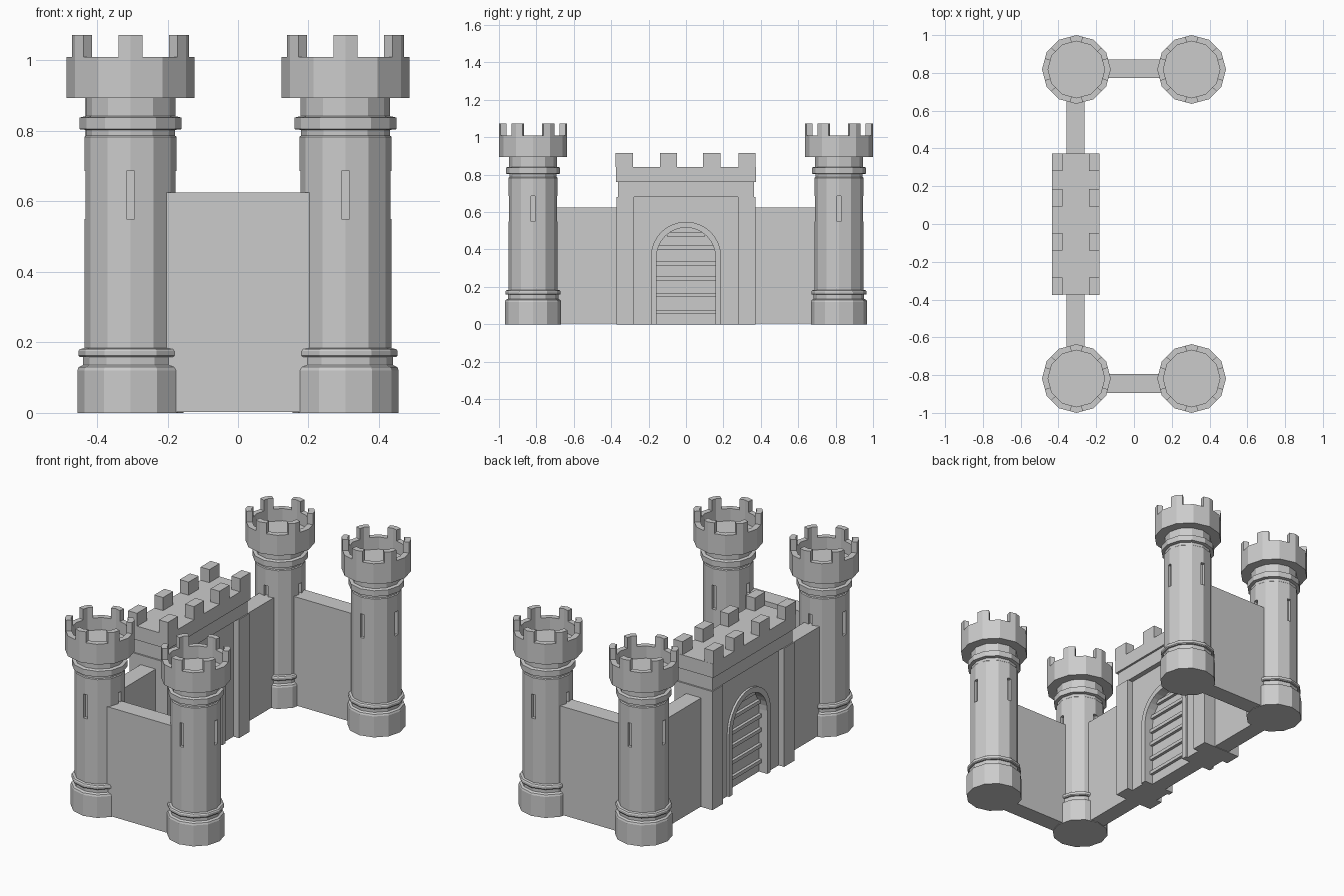
import bpy, bmesh
from math import sin, cos, tan, pi, radians

if "Cube" in bpy.data.objects:
    bpy.data.objects.remove(bpy.data.objects["Cube"])

SIDES = 12


def finish(bm, name):
    bmesh.ops.recalc_face_normals(bm, faces=bm.faces)
    me = bpy.data.meshes.new(name)
    bm.to_mesh(me)
    bm.free()
    ob = bpy.data.objects.new(name, me)
    bpy.context.collection.objects.link(ob)
    return ob


def add_box(bm, x0, x1, y0, y1, z0, z1):
    vs = bmesh.ops.create_cube(bm, size=1)["verts"]
    for v in vs:
        v.co = ((x0 + x1) / 2 + v.co.x * (x1 - x0),
                (y0 + y1) / 2 + v.co.y * (y1 - y0),
                (z0 + z1) / 2 + v.co.z * (z1 - z0))


def box(name, *dims):
    bm = bmesh.new()
    add_box(bm, *dims)
    return finish(bm, name)


def add_prism(bm, pts, offset):
    # extrude a closed outline of 3D points along an offset
    f = bm.faces.new([bm.verts.new(p) for p in pts])
    ext = bmesh.ops.extrude_face_region(bm, geom=[f])["geom"]
    bmesh.ops.translate(bm, vec=offset, verts=[g for g in ext if isinstance(g, bmesh.types.BMVert)])


def lathe(name, profile):
    # 12-sided turned solid; the profile starts and ends on the axis
    bm = bmesh.new()
    rings = []
    for r, z in profile:
        if r == 0:
            rings.append([bm.verts.new((0, 0, z))] * SIDES)
        else:
            rings.append([bm.verts.new((r * cos(2 * pi * i / SIDES), r * sin(2 * pi * i / SIDES), z))
                          for i in range(SIDES)])
    for a, b in zip(rings, rings[1:]):
        for i in range(SIDES):
            j = (i + 1) % SIDES
            bm.faces.new(list(dict.fromkeys((a[i], a[j], b[j], b[i]))))
    return finish(bm, name)


# Tower shaft with plinth and ring mouldings
shaft = lathe("tower_shaft", [
    (0, 0), (.151, 0), (.151, .12), (.147, .13), (.135, .136), (.135, .158), (.144, .158),
    (.148, .163), (.148, .175), (.144, .181), (.131, .184), (.131, .783), (.126, .787),
    (.126, .803), (.145, .805), (.145, .838), (.127, .842), (.127, .9), (0, .9)])

# Arrow slits cut into the four sides
bm = bmesh.new()
for s in (-1, 1):
    c = s * .131
    add_box(bm, -.012, .012, c - .02, c + .02, .55, .687)
    add_box(bm, c - .02, c + .02, -.012, .012, .55, .687)
cutter = finish(bm, "slit_cutter")
cutter.hide_render = True
mod = shaft.modifiers.new("slits", "BOOLEAN")
mod.operation, mod.solver, mod.object = "DIFFERENCE", "EXACT", cutter
deps = bpy.context.evaluated_depsgraph_get()
shaft_mesh = bpy.data.meshes.new_from_object(shaft.evaluated_get(deps))
shaft.modifiers.clear()
shaft.data = shaft_mesh
bpy.data.objects.remove(cutter)

# Tower crown with sunken floor
RO, RI = .182, .15
crown = lathe("tower_crown", [(0, .893), (RO, .893), (RO, 1.01), (RI, 1.01), (RI, .94), (0, .94)])

# Six merlons following the rim corners
bm = bmesh.new()
for k in range(6):
    a = radians(-90 + 60 * k)
    t = radians(11)
    apo = cos(radians(15)) / cos(radians(15) - t)
    pts = [(r * f * cos(a + d), r * f * sin(a + d), 1.01)
           for r, d, f in ((RO, -t, apo), (RO, 0, 1), (RO, t, apo),
                           (RI, t, apo), (RI, 0, 1), (RI, -t, apo))]
    add_prism(bm, pts, (0, 0, .062))
merlons = finish(bm, "tower_merlons")

# Place the four corner towers
for src in (shaft, crown, merlons):
    for i, (sx, sy) in enumerate(((-1, -1), (1, -1), (-1, 1), (1, 1))):
        ob = src if i == 0 else src.copy()
        if i:
            bpy.context.collection.objects.link(ob)
        ob.location = (sx * .305, sy * .818, 0)

# Curtain walls
box("front_wall", -.27, .27, -.895, -.795, .003, .625)
box("back_wall", -.27, .27, .772, .872, .003, .625)
for s in (-1, 1):
    y = sorted((s * .30, s * .78))
    box("gate_side_wall", -.357, -.262, y[0], y[1], .003, .625)

# Gatehouse, centred on GX
GX = -.308


def slab(name, half_depth, *dims):
    return box(name, GX - half_depth, GX + half_depth, *dims)


for s in (-1, 1):
    y = sorted((s * .278, s * .372))
    slab("gate_pilaster", .12, y[0], y[1], 0, .68)
slab("gate_frieze", .114, -.363, .363, .68, .765)
slab("gate_parapet", .126, -.373, .373, .76, .84)

# Gatehouse merlons in two rows
bm = bmesh.new()
for yc in (-.33, -.093, .138, .326):
    for s in (-1, 1):
        x = sorted((GX + s * .126, GX + s * .07))
        add_box(bm, x[0], x[1], yc - .046, yc + .046, .84, .915)
finish(bm, "gate_merlons")


def arch(half_width, spring=.36, n=16):
    pts = [(half_width, 0)]
    pts += [(half_width * cos(pi * i / n), spring + half_width * sin(pi * i / n)) for i in range(n + 1)]
    return pts + [(-half_width, 0)]


def arch_prism(name, outline, half_depth):
    bm = bmesh.new()
    add_prism(bm, [(GX - half_depth, y, z) for y, z in outline], (2 * half_depth, 0, 0))
    return finish(bm, name)


# Panel around the opening, arch moulding and door
arch_prism("gate_panel", [(-.28, 0), (-.28, .68), (.28, .68), (.28, 0)] + arch(.175), .085)
arch_prism("gate_arch", arch(.188) + arch(.157)[::-1], .098)
arch_prism("gate_door", arch(.16), .045)

# Horizontal door bars on both faces
bm = bmesh.new()
for z in (.065, .155, .245, .325, .41, .48):
    w = .157 if z < .36 else (.157 ** 2 - (z - .36) ** 2) ** .5
    add_box(bm, GX - .062, GX + .062, -w, w, z - .01, z + .01)
finish(bm, "gate_bars")
